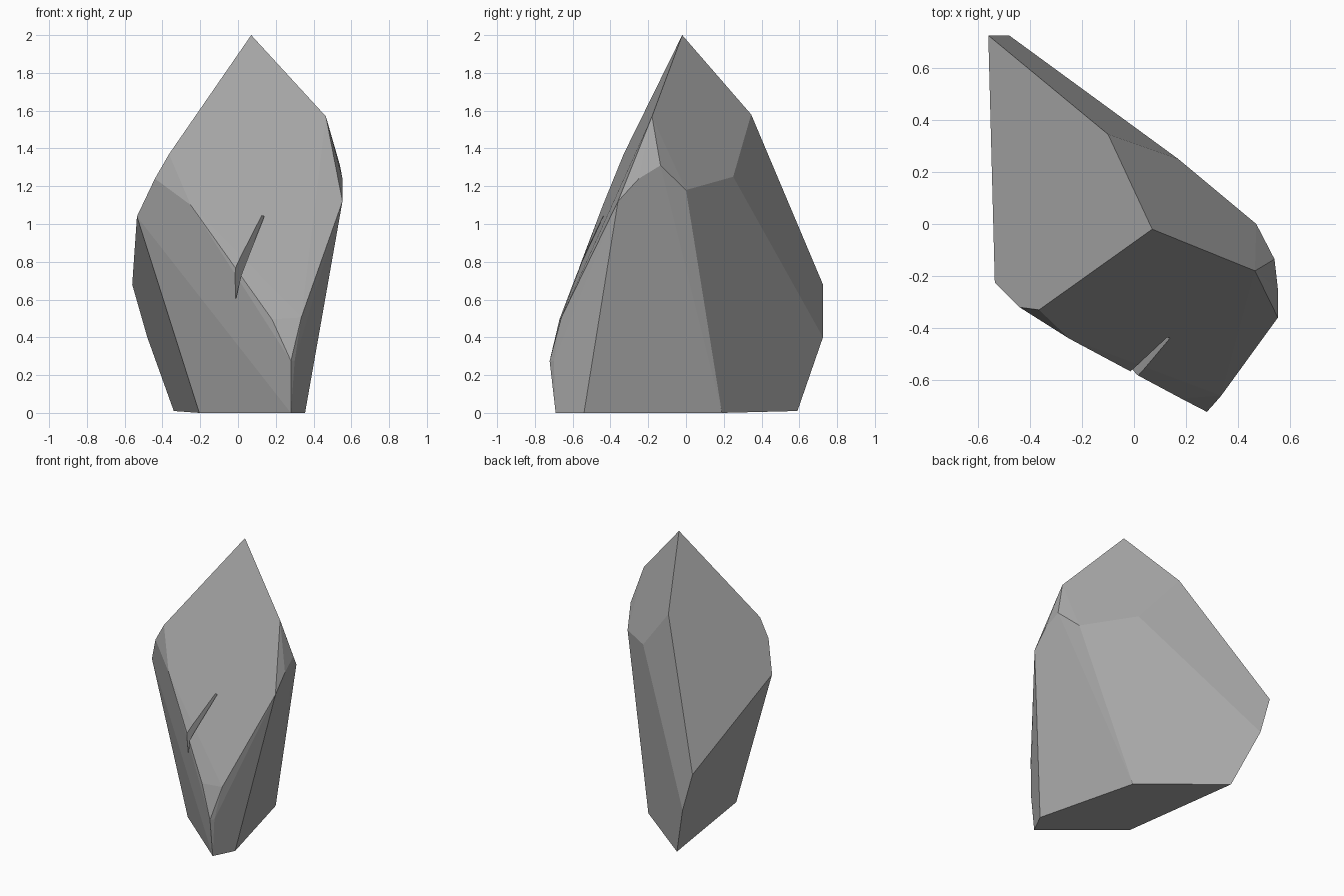
import bpy
import bmesh
from mathutils import Vector

default_cube = bpy.data.objects.get("Cube")
if default_cube:
    bpy.data.objects.remove(default_cube, do_unlink=True)

# One flat stone colour
stone = bpy.data.materials.new("stone_grey")
stone.use_nodes = True
colour = (0.39, 0.39, 0.39, 1.0)
stone.diffuse_color = colour
shader = next(n for n in stone.node_tree.nodes if n.type == "BSDF_PRINCIPLED")
shader.inputs["Base Color"].default_value = colour
shader.inputs["Roughness"].default_value = 0.9


def hull_object(name, corners, flatten=0.0):
    """Wrap the corner points in a faceted convex shell."""
    bm = bmesh.new()
    for corner in corners:
        bm.verts.new(corner)
    result = bmesh.ops.convex_hull(bm, input=bm.verts[:])
    unused = {v for v in result["geom_interior"] + result["geom_unused"]
              if isinstance(v, bmesh.types.BMVert)}
    bmesh.ops.delete(bm, geom=list(unused), context="VERTS")
    # Merge the triangles of each facet
    if flatten:
        bmesh.ops.dissolve_limit(bm, angle_limit=flatten,
                                 verts=bm.verts[:], edges=bm.edges[:])
    bmesh.ops.recalc_face_normals(bm, faces=bm.faces[:])
    mesh = bpy.data.meshes.new(name)
    bm.to_mesh(mesh)
    bm.free()
    mesh.materials.append(stone)
    obj = bpy.data.objects.new(name, mesh)
    bpy.context.collection.objects.link(obj)
    return obj


# Corners of the boulder, grouped from the peak down
peak = [(.07, -.02, 2), (-.1, .345, 1.58), (.465, -.18, 1.57)]
left_shoulder = [(.54, -.135, 1.31), (.553, -.25, 1.24),
                 (.553, -.36, 1.12), (.47, 0, 1.18)]
back_ridge = [(.17, .25, 1.25), (-.56, .725, .68), (-.48, .725, .4)]
right_shoulder = [(-.535, -.225, 1.04), (-.44, -.32, 1.24),
                  (-.365, -.33, 1.37), (-.25, -.44, 1.1)]
front_toe = [(.18, -.67, .495), (.335, -.66, .505),
             (.28, -.722, .275), (.3, -.7, .275)]
base = [(.28, -.69, 0), (.355, -.54, 0), (.17, .19, 0),
        (-.34, .59, .01), (-.205, -.285, 0)]
boulder = hull_object("boulder", peak + left_shoulder + back_ridge
                      + right_shoulder + front_toe + base, flatten=0.035)

# Narrow crack: a wedge whose inner edge runs between its two tips
top_tip = Vector((.18, -.385, 1.14))
low_tip = Vector((-.01, -.545, .6))
lips = [Vector((-.015, -.568, .765)), Vector((.015, -.585, .725))]
middle = (top_tip + low_tip) / 2
wedge = hull_object("crack_cutter", [top_tip, low_tip]
                    + [middle.lerp(lip, 1.5) for lip in lips])
wedge.hide_render = True

cut = boulder.modifiers.new("crack", "BOOLEAN")
cut.operation = "DIFFERENCE"
cut.solver = "EXACT"
cut.object = wedge
bpy.context.view_layer.objects.active = boulder
boulder.select_set(True)
bpy.ops.object.modifier_apply(modifier=cut.name)
bpy.data.objects.remove(wedge, do_unlink=True)

# Crisp flat facets
for face in boulder.data.polygons:
    face.use_smooth = False
